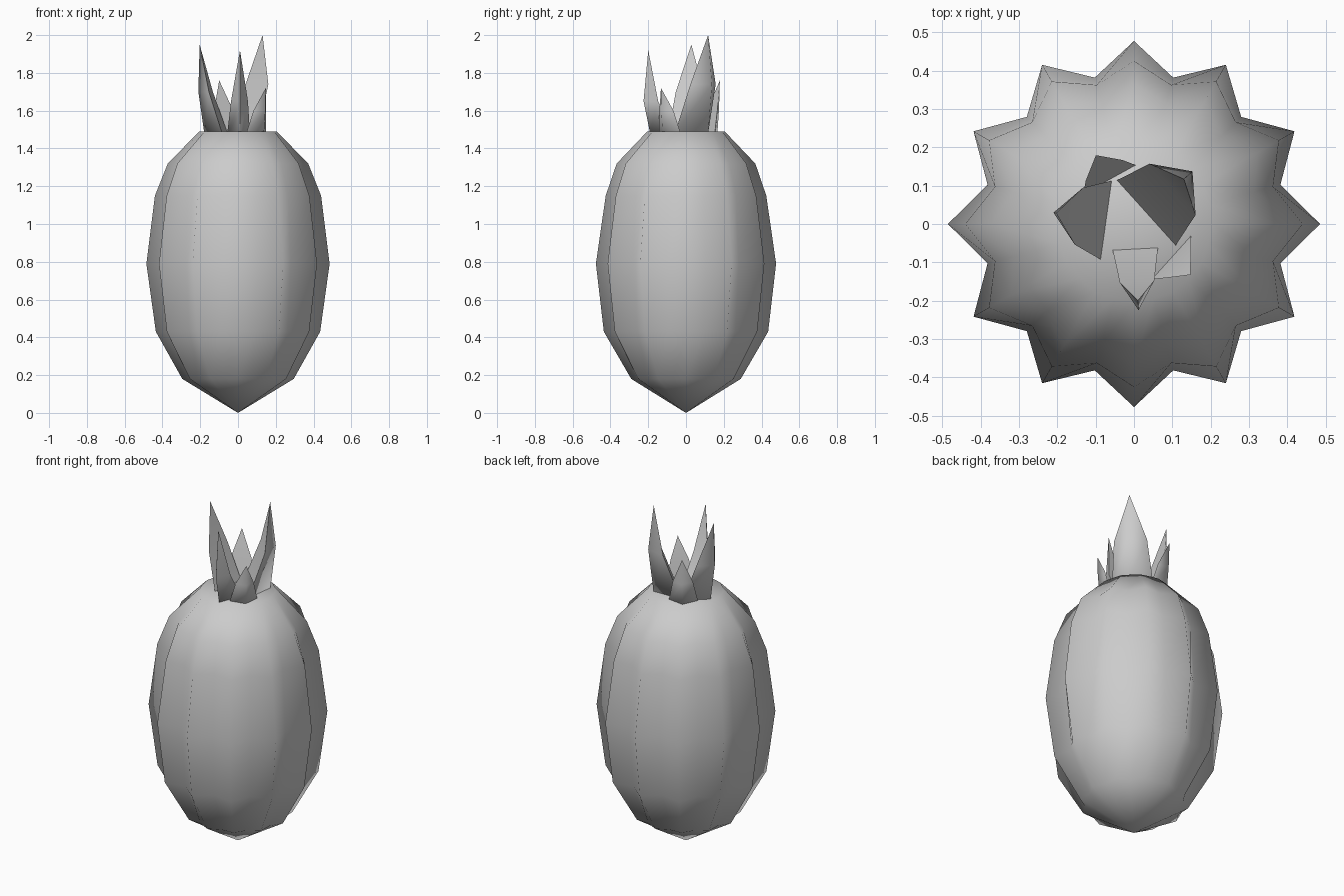
import bpy
import bmesh
from math import sin, cos, pi, radians
from mathutils import Vector

cube = bpy.data.objects.get("Cube")
if cube:
    bpy.data.objects.remove(cube)

grey = bpy.data.materials.new("plain grey")
grey.use_nodes = True
COLOUR = (0.6, 0.6, 0.6, 1)
grey.diffuse_color = COLOUR
grey.node_tree.nodes["Principled BSDF"].inputs["Base Color"].default_value = COLOUR


def finish(bm, name):
    bmesh.ops.recalc_face_normals(bm, faces=bm.faces)
    mesh = bpy.data.meshes.new(name)
    bm.to_mesh(mesh)
    bm.free()
    mesh.materials.append(grey)
    mesh.shade_smooth()
    obj = bpy.data.objects.new(name, mesh)
    bpy.context.collection.objects.link(obj)
    return obj


def bridge(bm, low, high):
    n = len(low)
    for i in range(n):
        j = (i + 1) % n
        bm.faces.new((low[i], low[j], high[j], high[i]))


def fan(bm, ring, point):
    for i in range(len(ring)):
        bm.faces.new((ring[i], ring[(i + 1) % len(ring)], point))


# Ribbed fruit body: twelve ridges; each ring is height, side ridge, front ridge, valley
RINGS = [(0.18, 0.295, 0.29, 0.265), (0.43, 0.435, 0.435, 0.37),
         (0.79, 0.485, 0.477, 0.395), (1.15, 0.44, 0.425, 0.375),
         (1.32, 0.372, 0.367, 0.325), (1.49, 0.205, 0.205, 0.2)]
RIDGES = 12
bm = bmesh.new()
rings = []
for z, side, front, valley in RINGS:
    ring = []
    for i in range(RIDGES * 2):
        a = pi * i / RIDGES
        r = valley if i % 2 else front + (side - front) * cos(a) ** 2
        ring.append(bm.verts.new((r * cos(a), r * sin(a), z)))
    rings.append(ring)
for low, high in zip(rings, rings[1:]):
    bridge(bm, low, high)
fan(bm, rings[0], bm.verts.new((0, 0, 0)))
fan(bm, rings[-1], bm.verts.new((0, 0, 1.49)))
finish(bm, "fruit_body")


# Crown leaves: three-sided blades with a flat inner face and a ridge outside
def leaf(name, angle, base, mid, tip):
    out = Vector((cos(radians(angle)), sin(radians(angle)), 0))
    side = Vector((-out.y, out.x, 0))
    bm = bmesh.new()
    sections = []
    for z, inner, half, outer in (base, mid):
        up = Vector((0, 0, z))
        points = (out * inner - side * half, out * outer, out * inner + side * half)
        sections.append([bm.verts.new(p + up) for p in points])
    bridge(bm, *sections)
    bm.faces.new(sections[0])
    fan(bm, sections[1], bm.verts.new(out * tip[0] + Vector((0, 0, tip[1]))))
    obj = finish(bm, name)
    # Keep the blade edges crisp and the ridge soft
    obj.data.set_sharp_from_angle(angle=radians(95))


# Each section: height, inner face distance, half width, ridge distance
FOOT = 1.48
leaf("leaf_back_left", 42, (FOOT, 0.04, 0.115, 0.175), (1.74, 0.135, 0.09, 0.205), (0.175, 2.0))
leaf("leaf_right", 172, (FOOT, 0.07, 0.105, 0.18), (1.7, 0.145, 0.075, 0.212), (0.205, 1.95))
leaf("leaf_front", -87, (FOOT, 0.06, 0.06, 0.19), (1.65, 0.15, 0.045, 0.225), (0.2, 1.92))
leaf("leaf_back_right", 119, (FOOT, 0.13, 0.08, 0.19), (1.61, 0.16, 0.055, 0.2), (0.205, 1.76))
leaf("leaf_front_left", -42, (FOOT, 0.129, 0.078, 0.185), (1.6, 0.155, 0.05, 0.195), (0.198, 1.72))
